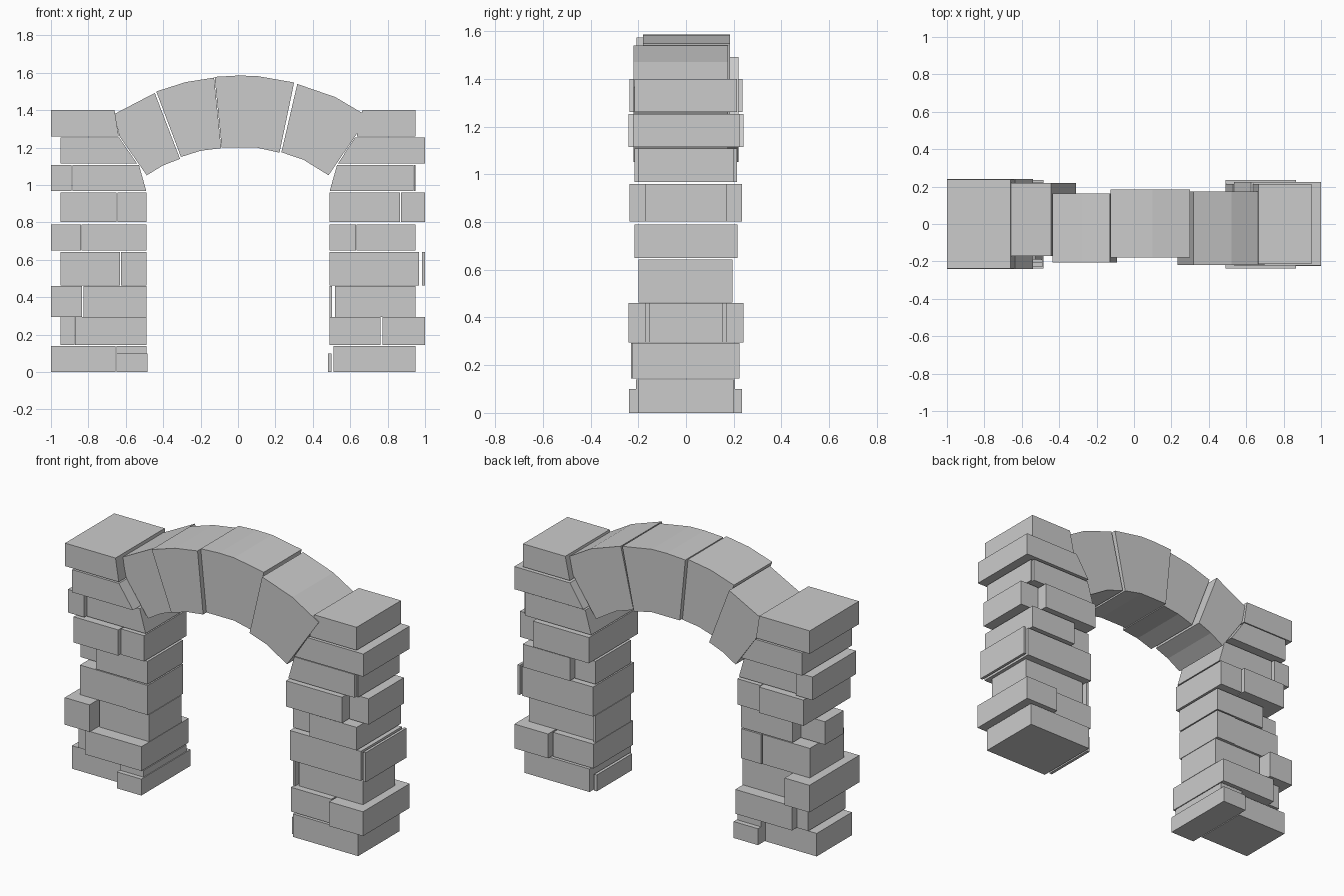
import bpy, bmesh


def prism(name, pts, y0, y1):
    """Extrude an x/z outline between two depths."""
    bm = bmesh.new()
    front = [bm.verts.new((x, y0, z)) for x, z in pts]
    face = bm.faces.new(front)
    ext = bmesh.ops.extrude_face_region(bm, geom=[face])
    for v in ext["geom"]:
        if isinstance(v, bmesh.types.BMVert):
            v.co.y = y1
    bmesh.ops.recalc_face_normals(bm, faces=bm.faces)
    me = bpy.data.meshes.new(name)
    bm.to_mesh(me)
    bm.free()
    ob = bpy.data.objects.new(name, me)
    bpy.context.collection.objects.link(ob)
    return ob


def stone(name, x0, x1, z0, z1, y0, y1):
    prism(name, [(x0, z0), (x1, z0), (x1, z1), (x0, z1)], y0, y1)


# Bottom and top of each straight course
courses = [(0, .14), (.145, .293), (.295, .46), (.463, .643), (.65, .79), (.803, .96)]

# Stones per course: x start, x end, front, back
left = [
    [(-1, -.655, -.17, .17), (-.65, -.49, -.21, .205)],
    [(-.95, -.875, -.18, .18), (-.872, -.49, -.23, .225)],
    [(-1, -.833, -.24, .24), (-.825, -.49, -.155, .155)],
    [(-.95, -.63, -.165, .165), (-.625, -.49, -.17, .17)],
    [(-1, -.84, -.09, .09), (-.837, -.49, -.17, .17)],
    [(-.95, -.65, -.225, .225), (-.645, -.49, -.205, .205)],
]
right = [
    [(.51, .95, -.2, .2)],
    [(.49, .763, -.19, .19), (.772, 1, -.225, .225)],
    [(.49, .503, -.17, .17), (.518, .95, -.153, .153)],
    [(.49, .968, -.2, .195), (.984, 1, -.2, .195)],
    [(.49, .63, -.17, .17), (.633, .95, -.215, .215)],
    [(.49, .867, -.237, .235), (.872, 1, -.17, .17)],
]
for side, rows in (("left", left), ("right", right)):
    for i, (row, (z0, z1)) in enumerate(zip(rows, courses)):
        for j, (x0, x1, y0, y1) in enumerate(row):
            stone(f"{side}_pillar_stone_{i}_{j}", x0, x1, z0, z1, y0, y1)

# Low footing stones on the inner sides
stone("left_footing", -.65, -.485, 0, .1, -.238, .235)
stone("right_footing", .482, .5, 0, .1, -.17, .17)

# Springing courses with sloped inner ends: outer x, bottom inner x, top inner x
slopes = [
    ("left_springer_0", -.885, -.49, -.53, .967, 1.108, -.19, .19),
    ("left_springer_1", -.95, -.54, -.635, 1.115, 1.253, -.24, .24),
    ("left_springer_2", -1, -.638, -.66, 1.26, 1.4, -.237, .237),
    ("right_springer_0", .937, .49, .53, .967, 1.108, -.215, .213),
    ("right_springer_1", 1, .535, .625, 1.115, 1.253, -.222, .225),
    ("right_springer_2", .95, .635, .665, 1.26, 1.4, -.215, .213),
]
for name, xo, xb, xt, z0, z1, y0, y1 in slopes:
    prism(name, [(xo, z0), (xb, z0), (xt, z1), (xo, z1)], y0, y1)
stone("left_springer_end", -1, -.89, .967, 1.108, -.21, .21)
stone("right_springer_end", .941, .95, .967, 1.108, -.2, .2)

# Arch stones
prism("arch_stone_0", [(-.66, 1.38), (-.445, 1.492), (-.31, 1.14), (-.4, 1.105),
                       (-.488, 1.052), (-.635, 1.262)], -.17, .22)
prism("arch_stone_1", [(-.437, 1.5), (-.28, 1.55), (-.128, 1.574), (-.09, 1.197),
                       (-.2, 1.183), (-.305, 1.15)], -.207, .163)
prism("arch_stone_2", [(-.125, 1.578), (0, 1.585), (.1, 1.583), (.3, 1.548),
                       (.222, 1.173), (.1, 1.2), (-.087, 1.2)], -.18, .185)
prism("arch_stone_3", [(.317, 1.54), (.52, 1.47), (.698, 1.365), (.484, 1.052),
                       (.35, 1.135), (.232, 1.175)], -.22, .175)
